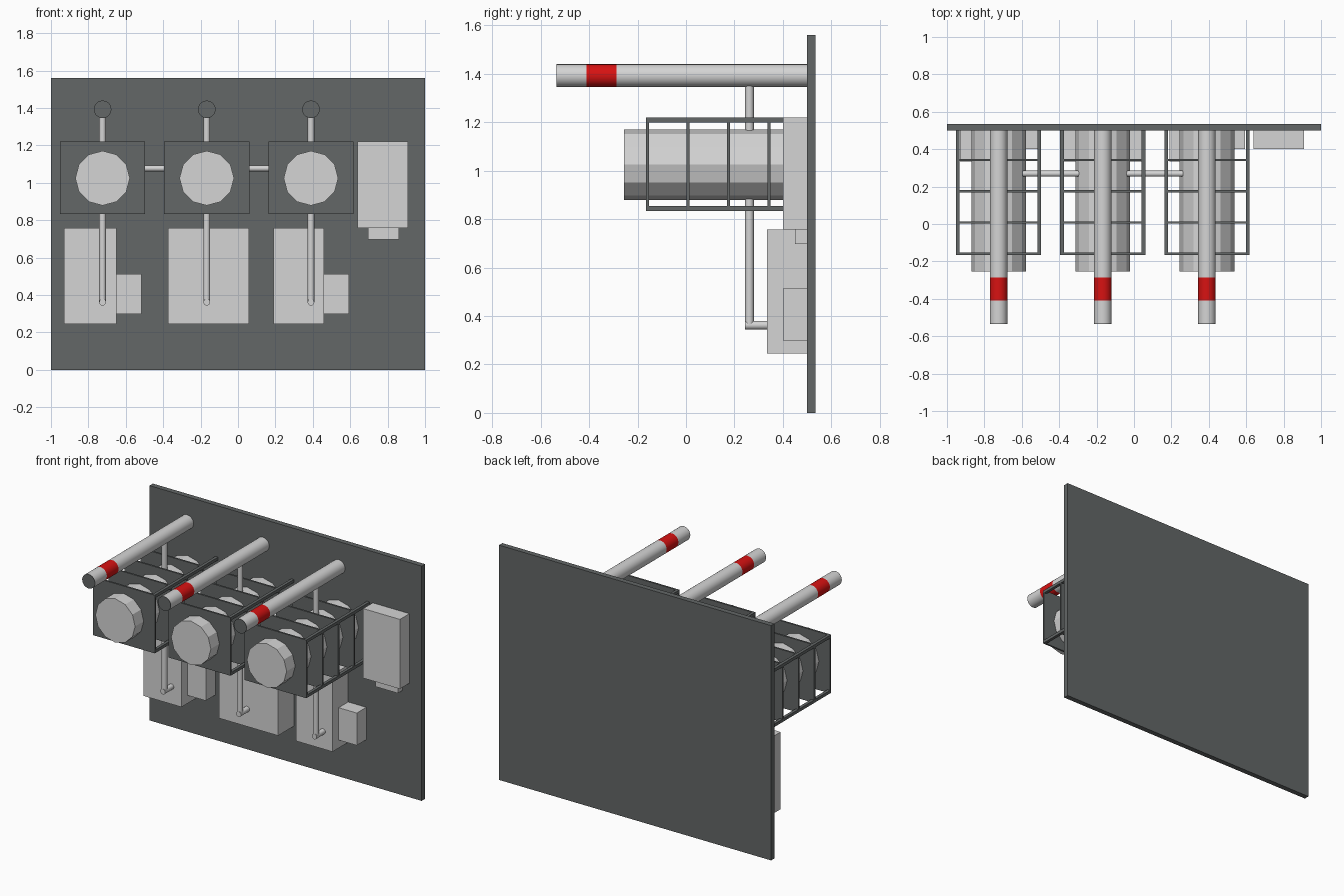
import bpy
import math
from mathutils import Vector

cube = bpy.data.objects.get("Cube")
if cube:
    bpy.data.objects.remove(cube, do_unlink=True)


def material(name, color):
    mat = bpy.data.materials.new(name)
    mat.use_nodes = True
    mat.diffuse_color = (*color, 1)
    mat.node_tree.nodes["Principled BSDF"].inputs["Base Color"].default_value = (*color, 1)
    return mat


DARK = material("dark_grey", (0.125, 0.135, 0.135))
LIGHT = material("light_grey", (0.66, 0.66, 0.66))
RED = material("red", (0.68, 0.006, 0.006))


def box(name, x, y, z, mat):
    """Box from (min, max) pairs on each axis."""
    bpy.ops.mesh.primitive_cube_add(size=1, location=[sum(a) / 2 for a in (x, y, z)])
    obj = bpy.context.object
    obj.name = name
    obj.scale = [a[1] - a[0] for a in (x, y, z)]
    bpy.ops.object.transform_apply(location=False, rotation=False, scale=True)
    obj.data.materials.append(mat)
    return obj


def tube(name, start, end, radius, mat, sides=24, smooth=True):
    """Cylinder between two points."""
    a, b = Vector(start), Vector(end)
    bpy.ops.mesh.primitive_cylinder_add(
        vertices=sides, radius=radius, depth=(b - a).length, location=(a + b) / 2,
        rotation=(b - a).to_track_quat("Z", "Y").to_euler())
    obj = bpy.context.object
    obj.name = name
    obj.data.materials.append(mat)
    if smooth:
        bpy.ops.object.shade_smooth_by_angle(angle=math.radians(40))
    return obj


WALL = 0.5
CENTRES = {"right": -0.724, "middle": -0.167, "left": 0.39}

# Back panel
box("back_panel", (-1, 1), (WALL, 0.535), (0, 1.56), DARK)

for side, x in CENTRES.items():
    # Long upper barrel with a red band and a dark end
    z = 1.393
    for part, y0, y1, mat in (("end", -0.535, -0.532, DARK), ("tip", -0.532, -0.41, LIGHT),
                              ("band", -0.41, -0.287, RED), ("body", -0.287, WALL, LIGHT)):
        tube(f"{side}_barrel_{part}", (x, y0, z), (x, y1, z), 0.047, mat)

    # Faceted tank
    tube(f"{side}_tank", (x, -0.255, 1.025), (x, WALL, 1.025), 0.146, LIGHT, 12, False)

    # Cage: thin plates joined by four corner bars
    half, low, high, bar = 0.228, 0.834, 1.22, 0.02
    for i in range(4):
        y = -0.159 + i * 0.167
        box(f"{side}_cage_plate_{i + 1}", (x - half, x + half), (y - 0.006, y + 0.006),
            (low, high), DARK)
    for sx in (-1, 1):
        for z0 in (low, high - bar):
            xs = sorted((x + sx * half, x + sx * (half - bar)))
            box(f"{side}_cage_bar", xs, (-0.165, WALL), (z0, z0 + bar), DARK)

    # Feed pipe down through the tank and back into the lower box
    tube(f"{side}_feed_pipe", (x, 0.262, 0.362), (x, 0.262, 1.37), 0.018, LIGHT, 16)
    tube(f"{side}_feed_elbow", (x, 0.244, 0.362), (x, 0.34, 0.362), 0.018, LIGHT, 16)

# Cross pipes between neighbouring tanks
for x0, x1 in ((-0.6, -0.295), (-0.04, 0.262)):
    tube("cross_pipe", (x0, 0.269, 1.077), (x1, 0.269, 1.077), 0.016, LIGHT, 16)

# Lower boxes
for side, x0, x1 in (("right", -0.93, -0.65), ("middle", -0.375, 0.06), ("left", 0.19, 0.46)):
    box(f"{side}_lower_box", (x0, x1), (0.335, WALL), (0.245, 0.758), LIGHT)
    if side != "middle":
        box(f"{side}_small_box", (x1, x1 + 0.133), (0.4, WALL), (0.298, 0.513), LIGHT)

# Control box and its base
box("control_box", (0.64, 0.91), (0.4, WALL), (0.758, 1.22), LIGHT)
box("control_box_base", (0.694, 0.86), (0.45, WALL), (0.697, 0.758), LIGHT)
